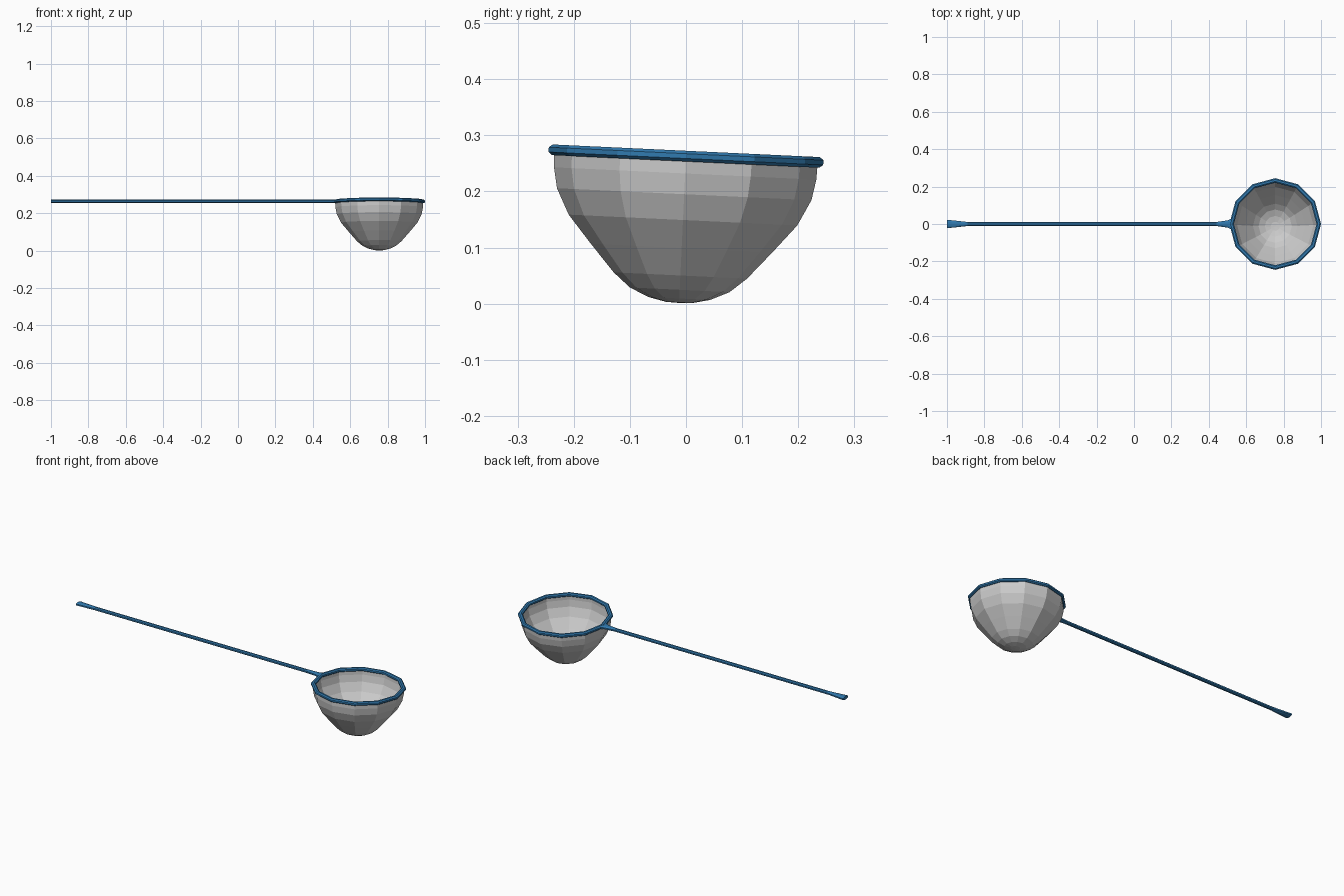
import bpy, bmesh, math
from mathutils import Matrix, Vector

if "Cube" in bpy.data.objects:
    bpy.data.objects.remove(bpy.data.objects["Cube"])

SIDES = 12
CX, RIM_Z = 0.755, 0.263
TILT = Matrix.Rotation(math.radians(-2.7), 4, 'X')
PLACE = Matrix.Translation((0, 0, RIM_Z)) @ TILT @ Matrix.Translation((0, 0, -RIM_Z))

blue = bpy.data.materials.new("blue_frame")
blue.diffuse_color = (0.03, 0.19, 0.42, 1)
blue.use_nodes = True
blue.node_tree.nodes["Principled BSDF"].inputs["Base Color"].default_value = blue.diffuse_color


def finish(name, bm, mat=None):
    bmesh.ops.recalc_face_normals(bm, faces=bm.faces)
    bm.transform(PLACE)
    mesh = bpy.data.meshes.new(name)
    bm.to_mesh(mesh)
    bm.free()
    if mat:
        mesh.materials.append(mat)
    obj = bpy.data.objects.new(name, mesh)
    bpy.context.collection.objects.link(obj)
    return obj


def bridge(bm, loops, closed_path):
    n = len(loops[0])
    for i in range(len(loops) if closed_path else len(loops) - 1):
        a, b = loops[i], loops[(i + 1) % len(loops)]
        for j in range(n):
            k = (j + 1) % n
            bm.faces.new((a[j], a[k], b[k], b[j]))


def section(half_w, half_h):
    # chamfered bar cross-section
    c = 0.45
    return [(half_w, -half_h * c), (half_w, half_h * c), (half_w * c, half_h), (-half_w * c, half_h),
            (-half_w, half_h * c), (-half_w, -half_h * c), (-half_w * c, -half_h), (half_w * c, -half_h)]


# rim hoop
bm = bmesh.new()
loops = []
for i in range(SIDES):
    a = math.tau * i / SIDES
    loops.append([bm.verts.new((CX + (0.233 + u) * math.cos(a), (0.233 + u) * math.sin(a), RIM_Z + v))
                  for u, v in section(0.012, 0.0095)])
bridge(bm, loops, True)
finish("rim_hoop", bm, blue)

# handle, flared at the grip end and at the rim
bm = bmesh.new()
loops = []
for x, w in [(-1, 0.022), (-0.955, 0.018), (-0.89, 0.0105), (0.44, 0.0105), (0.5, 0.019), (0.525, 0.03)]:
    loops.append([bm.verts.new((x, u, RIM_Z + v)) for u, v in section(w, 0.0085)])
bridge(bm, loops, False)
bm.faces.new(loops[0])
bm.faces.new(loops[-1])
finish("handle", bm, blue)

# net bag
bm = bmesh.new()
profile = [(0.235, 0.262), (0.234, 0.232), (0.227, 0.195), (0.204, 0.149), (0.162, 0.099),
           (0.119, 0.05), (0.089, 0.0245), (0.055, 0.009), (0.024, 0.002)]
loops = [[bm.verts.new((CX + r * math.cos(math.tau * i / SIDES), r * math.sin(math.tau * i / SIDES), z))
          for i in range(SIDES)] for r, z in profile]
bridge(bm, loops, False)
tip = bm.verts.new(Vector((CX, 0, 0.001)))
for i in range(SIDES):
    bm.faces.new((loops[-1][i], loops[-1][(i + 1) % SIDES], tip))
finish("net_bag", bm)
